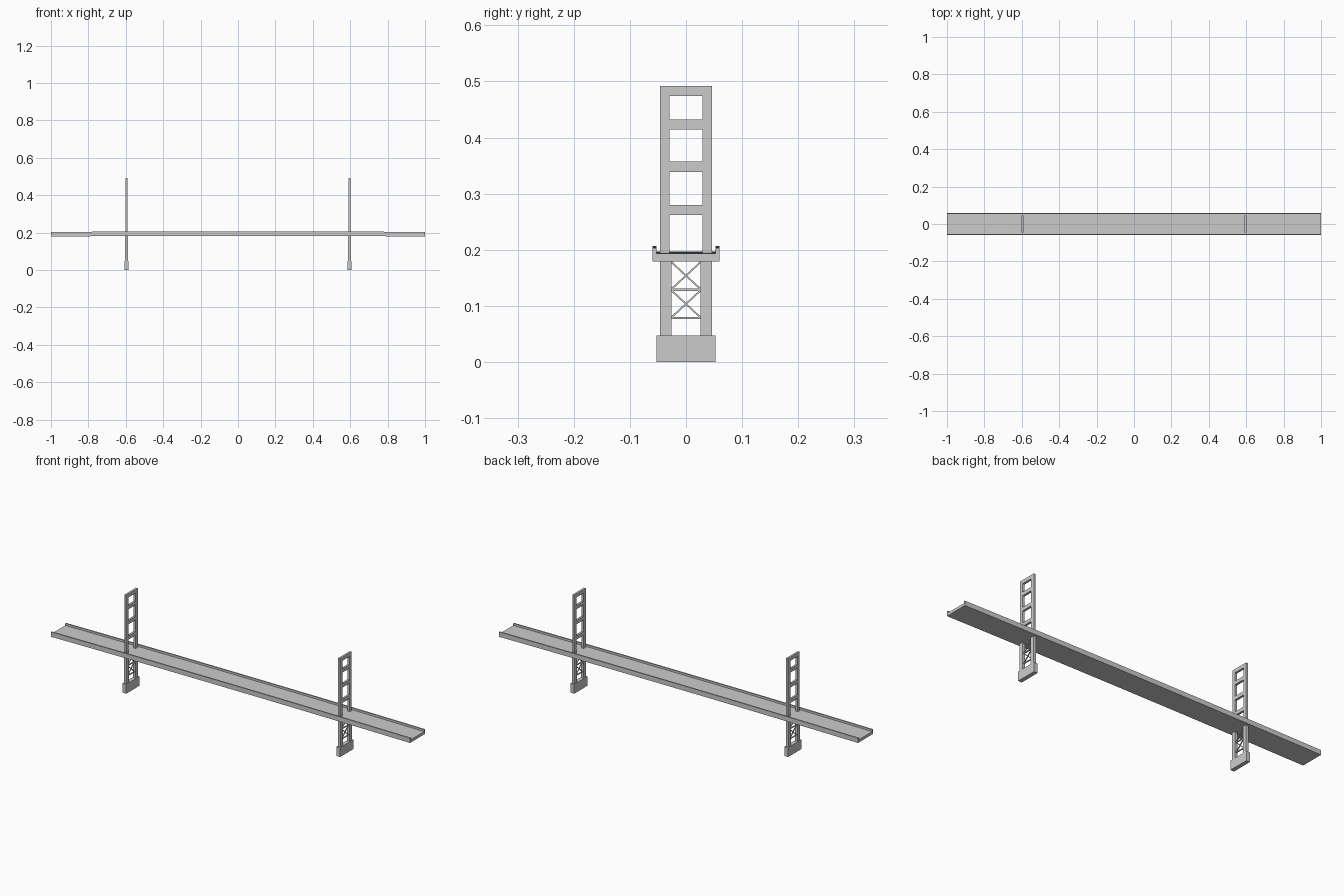
import bpy, bmesh, math
from mathutils import Matrix

if "Cube" in bpy.data.objects:
    bpy.data.objects.remove(bpy.data.objects["Cube"])


def add_box(bm, center, size, tilt=0.0):
    """Box in a bmesh, optionally tilted about x."""
    m = (Matrix.Translation(center) @ Matrix.Rotation(tilt, 4, 'X')
         @ Matrix.Diagonal((*size, 1)))
    bmesh.ops.create_cube(bm, size=1, matrix=m)


def finish(bm, name):
    bmesh.ops.recalc_face_normals(bm, faces=bm.faces)
    me = bpy.data.meshes.new(name)
    bm.to_mesh(me)
    bm.free()
    ob = bpy.data.objects.new(name, me)
    bpy.context.collection.objects.link(ob)
    return ob


# Deck: channel profile with raised kerbs, swept along x with a slight camber
profile = [(-0.06, 0.179), (0.06, 0.179), (0.06, 0.203), (0.053, 0.203),
           (0.053, 0.193), (-0.053, 0.193), (-0.053, 0.203), (-0.06, 0.203)]
SEGMENTS, CAMBER = 32, 0.004
bm = bmesh.new()
rings = []
for i in range(SEGMENTS + 1):
    x = -1 + 2 * i / SEGMENTS
    lift = CAMBER * (1 - x * x)
    rings.append([bm.verts.new((x, y, z + lift)) for y, z in profile])
n = len(profile)
for a, b in zip(rings, rings[1:]):
    for k in range(n):
        bm.faces.new((a[k], a[(k + 1) % n], b[(k + 1) % n], b[k]))
bm.faces.new(rings[0])
bm.faces.new(rings[-1][::-1])
deck = finish(bm, "deck")

for side, sx in (("left", -0.596), ("right", 0.596)):
    # Pier block at the foot
    bm = bmesh.new()
    add_box(bm, (sx, 0, 0.0235), (0.02, 0.106, 0.047))
    finish(bm, side + "_pier")

    # Legs: thicker below the deck, slimmer above
    bm = bmesh.new()
    for s in (-1, 1):
        add_box(bm, (sx, s * 0.036, 0.1165), (0.014, 0.020, 0.143))
        add_box(bm, (sx, s * 0.0375, 0.339), (0.011, 0.017, 0.306))
    finish(bm, side + "_tower_legs")

    # Portal struts above the deck
    bm = bmesh.new()
    for z in (0.483, 0.4235, 0.348, 0.271):
        add_box(bm, (sx, 0, z), (0.011, 0.060, 0.018))
    finish(bm, side + "_portal_struts")

    # Crossed bracing with horizontal ties below the deck
    bm = bmesh.new()
    w, h = 0.054, 0.050
    for z in (0.1035, 0.154):
        for s in (-1, 1):
            add_box(bm, (sx, 0, z), (0.005, math.hypot(w, h), 0.003),
                    s * math.atan2(h, w))
        add_box(bm, (sx, 0, z - 0.025), (0.005, w, 0.004))
    finish(bm, side + "_cross_bracing")
